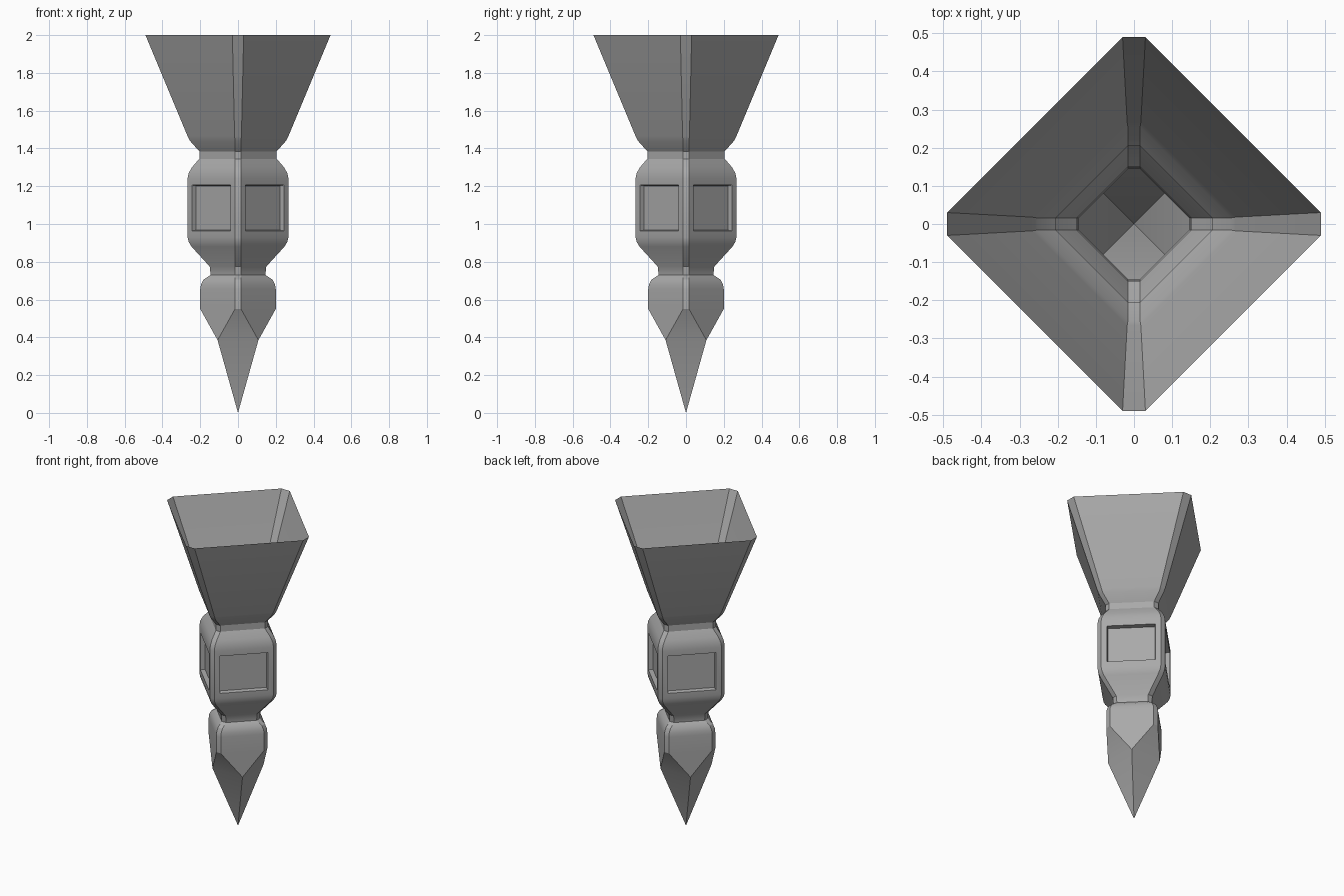
import bpy
import bmesh
from mathutils import Matrix, Vector

cube = bpy.data.objects.get("Cube")
if cube:
    bpy.data.objects.remove(cube, do_unlink=True)

# Stone grey
stone = bpy.data.materials.new("stone_grey")
stone.use_nodes = True
GREY = (0.4, 0.4, 0.4, 1)
stone.diffuse_color = GREY
stone.node_tree.nodes["Principled BSDF"].inputs["Base Color"].default_value = GREY

EDGE = 0.016  # half width of the bevelled corners

# Profile from rim to spike: height, corner radius, bevel half width
profile = [
    (2.0, 0.49, 0.03), (1.465, 0.267, 0.018), (1.44, 0.254, EDGE), (1.385, 0.205, EDGE),
    (1.345, 0.205, EDGE), (1.30, 0.244, EDGE), (1.27, 0.261, EDGE), (1.24, 0.267, EDGE),
    (0.93, 0.267, EDGE), (0.905, 0.261, EDGE), (0.88, 0.246, EDGE), (0.775, 0.15, EDGE),
    (0.73, 0.145, EDGE), (0.705, 0.183, EDGE), (0.68, 0.196, EDGE), (0.655, 0.2, EDGE),
    (0.55, 0.2, EDGE),
]
PANEL_ROW = 7


def around(point):
    """Four copies of a point, a quarter turn apart."""
    return [Matrix.Rotation(i * 1.5707963, 3, "Z") @ Vector(point) for i in range(4)]


bm = bmesh.new()

# Bevelled square rings
rings = []
for z, r, c in profile:
    pairs = zip(around((-c, -r, z)), around((c, -r, z)))
    rings.append([bm.verts.new(p) for pair in pairs for p in pair])

# Walls between the rings
panels = []
for row, (upper, lower) in enumerate(zip(rings, rings[1:])):
    for i in range(8):
        j = (i + 1) % 8
        face = bm.faces.new((lower[i], lower[j], upper[j], upper[i]))
        if row == PANEL_ROW and i % 2:
            panels.append(face)

# Spike: square pyramid turned against the body
last = rings[-1]
corners = [bm.verts.new(p) for p in around((0.108, -0.108, 0.385))]
apex = bm.verts.new((0, 0, 0))
for i in range(4):
    a, b = last[2 * i], last[2 * i + 1]
    nxt = last[(2 * i + 2) % 8]
    bm.faces.new((corners[i - 1], corners[i], b, a))
    bm.faces.new((corners[i], nxt, b))
    bm.faces.new((apex, corners[i], corners[i - 1]))

# Recessed panels on the middle block
bm.normal_update()
bmesh.ops.inset_individual(bm, faces=panels, thickness=0.034, use_even_offset=True)
bmesh.ops.inset_individual(bm, faces=panels, thickness=0.004, depth=-0.027,
                           use_even_offset=True)

mesh = bpy.data.meshes.new("pendant_funnel")
bm.to_mesh(mesh)
bm.free()
mesh.materials.append(stone)
pendant = bpy.data.objects.new("pendant_funnel", mesh)
bpy.context.collection.objects.link(pendant)
bpy.context.view_layer.objects.active = pendant
pendant.select_set(True)
bpy.ops.object.shade_smooth_by_angle(angle=0.5)
